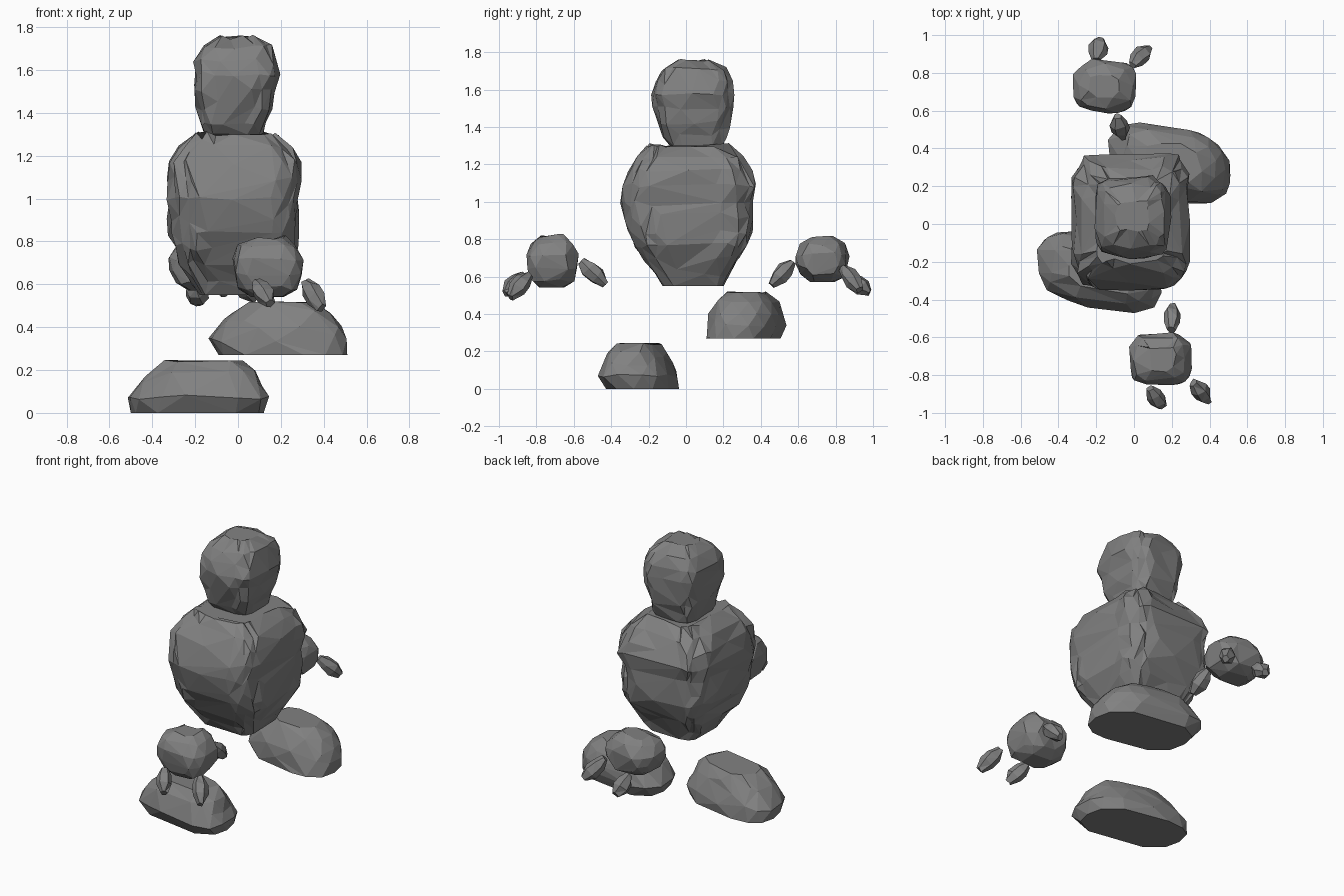
import bpy, bmesh, math, random
from mathutils import Vector

if "Cube" in bpy.data.objects:
    bpy.data.objects.remove(bpy.data.objects["Cube"])

random.seed(7)
stone = bpy.data.materials.new("grey_stone")
stone.diffuse_color = (0.22, 0.22, 0.22, 1)
stone.use_nodes = True
stone.node_tree.nodes["Principled BSDF"].inputs["Base Color"].default_value = stone.diffuse_color


def superellipse(a, power):
    c, s = math.cos(a), math.sin(a)
    return (math.copysign(abs(c) ** (2 / power), c),
            math.copysign(abs(s) ** (2 / power), s))


def finish(bm, name, rough, keep):
    """Roughen the surface, then collapse it into irregular flat facets."""
    for v in bm.verts:
        if not v.tag:
            v.co += Vector([random.uniform(-rough, rough) for _ in range(3)])
    bmesh.ops.triangulate(bm, faces=[f for f in bm.faces if len(f.verts) == 4])
    bmesh.ops.recalc_face_normals(bm, faces=bm.faces)
    mesh = bpy.data.meshes.new(name)
    bm.to_mesh(mesh)
    bm.free()
    mesh.materials.append(stone)
    ob = bpy.data.objects.new(name, mesh)
    bpy.context.collection.objects.link(ob)
    if keep < 1:
        ob.modifiers.new("facets", "DECIMATE").ratio = keep
    return ob


def skin(bm, loops):
    for a, b in zip(loops, loops[1:]):
        n = len(a)
        for i in range(n):
            j = (i + 1) % n
            bm.faces.new((a[i], a[j], b[j], b[i]))
    bm.faces.new(loops[0][::-1])
    bm.faces.new(loops[-1])


def rock(name, rings, power=3.0, segs=20, rough=0.012, keep=0.7, shear=0.0):
    """Loft boulder rings given as (z, x min, x max, y min, y max)."""
    bm = bmesh.new()
    loops = []
    for k, (z, x0, x1, y0, y1) in enumerate(rings):
        loop = []
        for i in range(segs):
            u, w = superellipse(2 * math.pi * (i + 0.5 * (k % 2)) / segs, power)
            dx = u * (x1 - x0) / 2
            v = bm.verts.new(((x0 + x1) / 2 + dx,
                              (y0 + y1) / 2 + w * (y1 - y0) / 2 + shear * dx, z))
            v.tag = k == 0          # the lowest ring stays flat
            loop.append(v)
        loops.append(loop)
    skin(bm, loops)
    return finish(bm, name, rough, keep)


def finger(name, top, tip, r):
    """Six-sided chipped stone between two points."""
    bm = bmesh.new()
    a, b = Vector(top), Vector(tip)
    rot = (b - a).to_track_quat("Z", "Y")
    loops = []
    for t, f in ((0, 0.45), (0.3, 0.95), (0.65, 1.0), (1, 0.45)):
        loops.append([bm.verts.new(a.lerp(b, t) + rot @ Vector(
            (r * f * math.cos(i * math.pi / 3), r * f * math.sin(i * math.pi / 3), 0)))
            for i in range(6)])
    skin(bm, loops)
    return finish(bm, name, 0.006, 1)


# Torso: wide block that narrows to the hips
rock("torso", [
    (0.55, -0.18, 0.16, -0.13, 0.20), (0.61, -0.22, 0.20, -0.16, 0.22),
    (0.70, -0.27, 0.24, -0.22, 0.29), (0.77, -0.30, 0.27, -0.27, 0.32),
    (0.84, -0.315, 0.28, -0.30, 0.345), (0.92, -0.32, 0.285, -0.325, 0.35),
    (1.00, -0.325, 0.285, -0.34, 0.355), (1.09, -0.325, 0.295, -0.335, 0.375),
    (1.17, -0.315, 0.285, -0.30, 0.345), (1.24, -0.27, 0.25, -0.25, 0.30),
    (1.30, -0.20, 0.18, -0.20, 0.235)], power=5, segs=28, rough=0.014, keep=0.65)

# Head
rock("head", [
    (1.30, -0.16, 0.12, -0.09, 0.20), (1.35, -0.175, 0.14, -0.12, 0.215),
    (1.42, -0.19, 0.165, -0.15, 0.235), (1.50, -0.205, 0.18, -0.175, 0.25),
    (1.58, -0.205, 0.19, -0.175, 0.255), (1.65, -0.20, 0.185, -0.16, 0.245),
    (1.71, -0.17, 0.155, -0.12, 0.21), (1.755, -0.10, 0.08, -0.04, 0.13)],
    power=3.6, segs=20, rough=0.012, keep=0.65)

# Feet: flat-bottomed boulders
rock("front_foot", [
    (0.0, -0.50, 0.12, -0.41, -0.05), (0.07, -0.515, 0.155, -0.45, -0.055),
    (0.13, -0.47, 0.12, -0.44, -0.08), (0.19, -0.42, 0.08, -0.41, -0.11),
    (0.24, -0.35, 0.03, -0.36, -0.14)],
    power=2.7, segs=14, rough=0.01, keep=0.7, shear=-0.16)
rock("back_foot", [
    (0.27, -0.09, 0.51, 0.12, 0.49), (0.34, -0.135, 0.505, 0.13, 0.52),
    (0.40, -0.10, 0.48, 0.14, 0.515), (0.46, -0.04, 0.43, 0.17, 0.49),
    (0.515, 0.05, 0.35, 0.22, 0.43)],
    power=2.7, segs=14, rough=0.01, keep=0.7, shear=-0.16)


# Floating hands: one palm boulder with three fingers each
def palm(name, x, y, z, hx, hy, hz):
    rings = [(z + hz * t, x - hx * f, x + hx * f, y - hy * f, y + hy * f)
             for t, f in ((-1, 0.5), (-0.7, 0.82), (-0.25, 0.98),
                          (0.25, 1.0), (0.7, 0.82), (1, 0.48))]
    rock(name, rings, power=3, segs=12, rough=0.01, keep=0.75)


palm("front_hand", 0.14, -0.715, 0.68, 0.165, 0.143, 0.138)
palm("back_hand", -0.15, 0.73, 0.69, 0.168, 0.138, 0.118)
for name, top, tip, r in (
        ("front_thumb", (0.20, -0.56, 0.68), (0.20, -0.43, 0.56), 0.048),
        ("front_finger_inner", (0.085, -0.87, 0.61), (0.15, -0.97, 0.51), 0.05),
        ("front_finger_outer", (0.315, -0.84, 0.61), (0.39, -0.94, 0.49), 0.05),
        ("back_thumb", (-0.09, 0.57, 0.68), (-0.06, 0.46, 0.55), 0.048),
        ("back_finger_inner", (-0.01, 0.84, 0.65), (0.08, 0.93, 0.53), 0.048),
        ("back_finger_outer", (-0.20, 0.87, 0.60), (-0.18, 0.98, 0.51), 0.05)):
    finger(name, top, tip, r)
